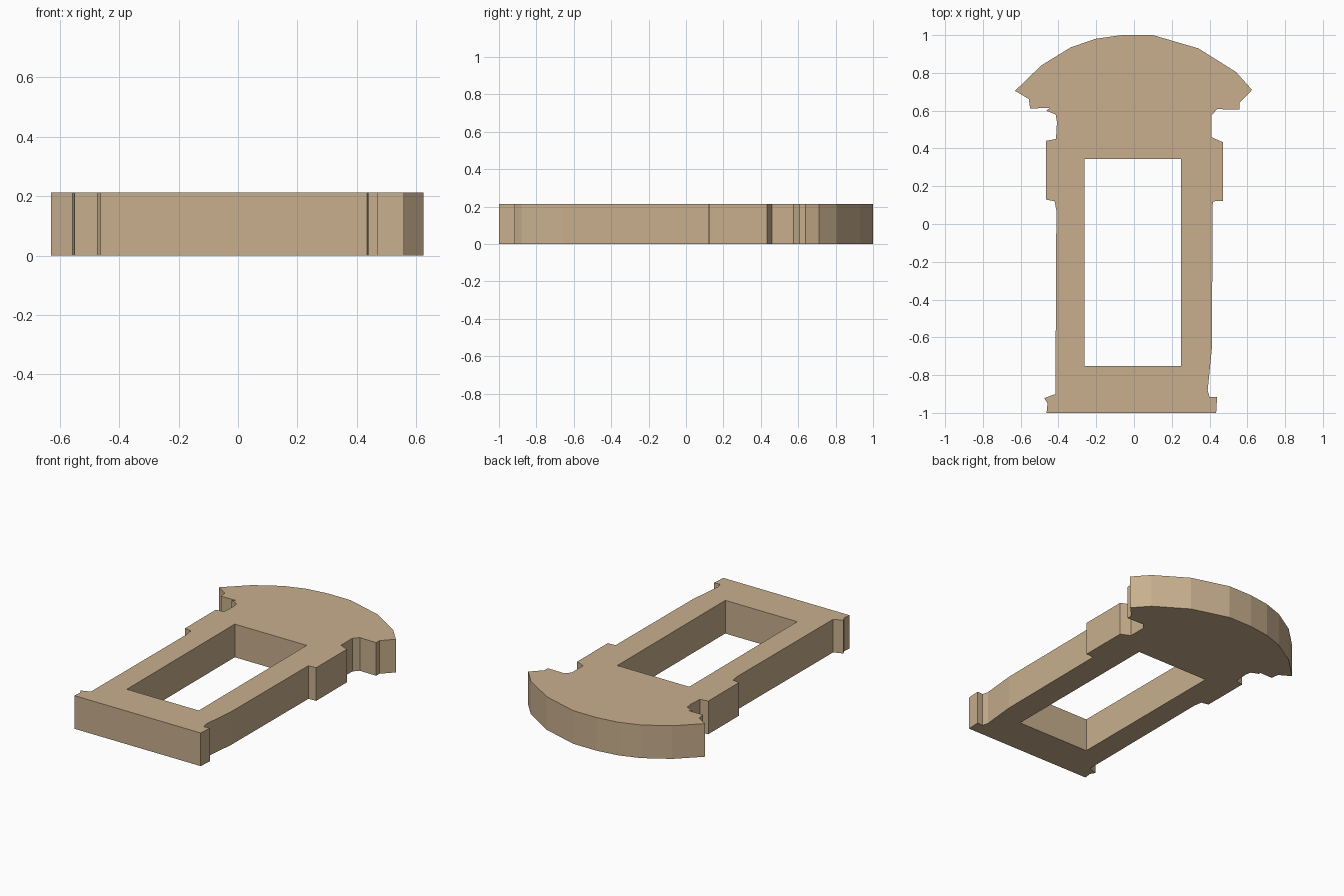
import bpy, bmesh

if "Cube" in bpy.data.objects:
    bpy.data.objects.remove(bpy.data.objects["Cube"])

HEIGHT = 0.213

# Outline seen from above, anticlockwise from the bottom right corner
right_side = [(0.435, -1), (0.44, -0.915), (0.4, -0.917), (0.39, -0.88), (0.412, -0.66),
              (0.417, 0.12), (0.47, 0.122), (0.47, 0.433), (0.41, 0.46), (0.41, 0.575),
              (0.44, 0.608), (0.558, 0.606), (0.558, 0.64)]
arched_top = [(0.625, 0.71), (0.54, 0.805), (0.34, 0.93), (0.1, 1), (-0.065, 1),
              (-0.205, 0.98), (-0.335, 0.935), (-0.49, 0.84), (-0.63, 0.705)]
left_side = [(-0.557, 0.662), (-0.55, 0.612), (-0.445, 0.614), (-0.465, 0.6), (-0.415, 0.58),
             (-0.408, 0.54), (-0.413, 0.45), (-0.467, 0.44), (-0.467, 0.13), (-0.42, 0.12),
             (-0.411, 0.07), (-0.416, -0.9), (-0.475, -0.922), (-0.458, -0.95), (-0.463, -1)]
opening = [(-0.263, -0.753), (-0.263, 0.343), (0.248, 0.343), (0.248, -0.753)]

# Flat plate with the rectangular opening, then extruded upward
bm = bmesh.new()
for loop in (right_side + arched_top + left_side, opening):
    verts = [bm.verts.new((x, y, 0)) for x, y in loop]
    for i, v in enumerate(verts):
        bm.edges.new((v, verts[(i + 1) % len(verts)]))
bmesh.ops.triangle_fill(bm, use_beauty=True, use_dissolve=False, edges=bm.edges[:])
result = bmesh.ops.extrude_face_region(bm, geom=bm.faces[:], use_keep_orig=True)
top = [g for g in result["geom"] if isinstance(g, bmesh.types.BMVert)]
bmesh.ops.translate(bm, verts=top, vec=(0, 0, HEIGHT))
bmesh.ops.recalc_face_normals(bm, faces=bm.faces[:])

mesh = bpy.data.meshes.new("window_frame")
bm.to_mesh(mesh)
bm.free()
frame = bpy.data.objects.new("window_frame", mesh)
bpy.context.collection.objects.link(frame)

# Sandstone colour
stone = bpy.data.materials.new("sandstone")
stone.diffuse_color = (0.578, 0.429, 0.27, 1)
stone.use_nodes = True
stone.node_tree.nodes["Principled BSDF"].inputs["Base Color"].default_value = stone.diffuse_color
mesh.materials.append(stone)
